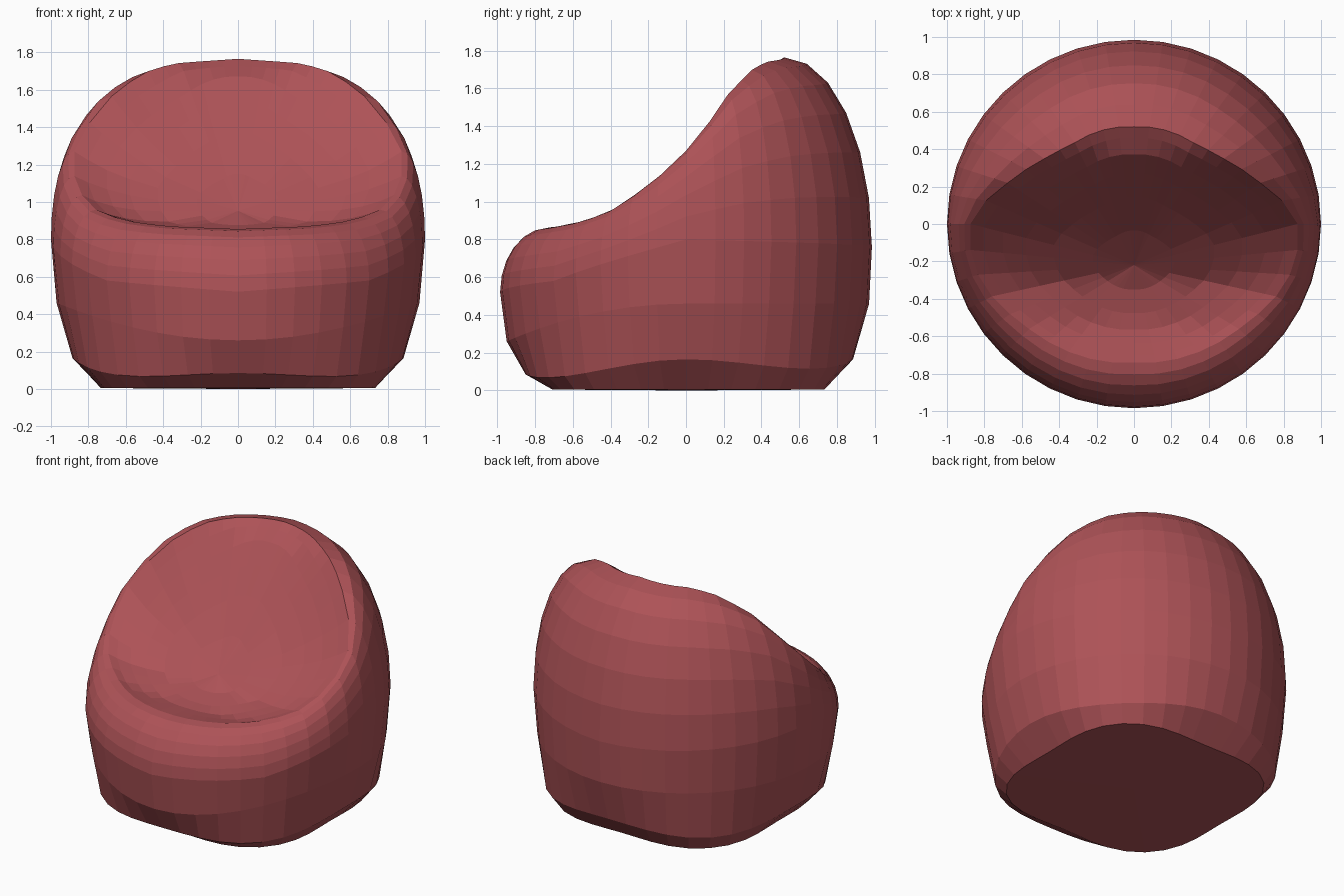
import bpy, bmesh, math

if "Cube" in bpy.data.objects:
    bpy.data.objects.remove(bpy.data.objects["Cube"])

SIDES = 40


def interp(keys, v):
    """Piecewise linear lookup; keys are (v, a, b, ...)."""
    if v <= keys[0][0]:
        return keys[0][1:]
    for k0, k1 in zip(keys, keys[1:]):
        if v <= k1[0]:
            t = (v - k0[0]) / (k1[0] - k0[0])
            return tuple(a + (b - a) * t for a, b in zip(k0[1:], k1[1:]))
    return keys[-1][1:]


# Rim crest: elevation angle round the bag (deg, -90 front, 90 back), radius, height
RIM = [(-90, .74, .855), (-60, .77, .87), (-41, .80, .90), (-28, .85, .95),
       (-13, .89, 1.08), (0, .875, 1.27), (11, .785, 1.46), (19, .70, 1.58),
       (33, .605, 1.69), (50, .54, 1.74), (90, .52, 1.765)]
# Height of the widest point of the wall
WIDEST = [(-90, .52), (-45, .58), (0, .80), (90, .76)]
# Seat and backrest centreline: y, z
SEAT = [(-.74, .855), (-.53, .83), (-.3, .89), (-.05, 1.13),
        (.15, 1.38), (.37, 1.67), (.52, 1.765)]
SEAT_CENTRE_Y = -.22


def column(theta):
    """Points from the base edge up the wall, over the rim and into the seat."""
    c, s = math.cos(theta), math.sin(theta)
    deg = math.degrees(math.asin(max(-1, min(1, s))))
    rim_r, rim_z = interp(RIM, deg)
    wide_z, = interp(WIDEST, deg)
    wide_r = 1.0 - .015 * s * s
    corner = .5 - .5 * math.cos(4 * theta)
    front = max(0, -s) ** 2
    pts = []
    # squarish base and lower wall
    for r, z in [(.73 + .12 * corner - .03 * front, .005),
                 (.885 + .04 * corner - .035 * front, .165 - .05 * corner - .08 * front),
                 (.97 - .02 * front, .46 - .2 * front),
                 (wide_r, wide_z)]:
        pts.append((r * c, r * s, z))
    # elliptical shoulder up to the rim
    for i in range(1, 7):
        a = math.radians(15 * i)
        r = rim_r + (wide_r - rim_r) * math.cos(a)
        pts.append((r * c, r * s, wide_z + (rim_z - wide_z) * math.sin(a)))
    # dished seat and backrest
    px, py = rim_r * c, rim_r * s
    lift = rim_z - interp(SEAT, py)[0]
    for u in (.08, .2, .34, .51, .75):
        y = py + (SEAT_CENTRE_Y - py) * u
        pts.append((px * (1 - u), y, interp(SEAT, y)[0] + lift * (1 - u) ** 4))
    return pts


# Bean bag body
bm = bmesh.new()
cols = [[bm.verts.new(p) for p in column(2 * math.pi * (i + .0) / SIDES - math.pi / 2)]
        for i in range(SIDES)]
base = bm.verts.new((0, 0, 0))
seat = bm.verts.new((0, SEAT_CENTRE_Y, interp(SEAT, SEAT_CENTRE_Y)[0] - .015))
for i in range(SIDES):
    a, b = cols[i], cols[(i + 1) % SIDES]
    bm.faces.new((base, b[0], a[0]))
    for k in range(len(a) - 1):
        bm.faces.new((a[k], b[k], b[k + 1], a[k + 1]))
    bm.faces.new((a[-1], b[-1], seat))
bmesh.ops.recalc_face_normals(bm, faces=bm.faces)
mesh = bpy.data.meshes.new("bean_bag_seat")
bm.to_mesh(mesh)
bm.free()

red = bpy.data.materials.new("dusty red fabric")
red.diffuse_color = (.42, .085, .095, 1)
red.use_nodes = True
red.node_tree.nodes["Principled BSDF"].inputs["Base Color"].default_value = red.diffuse_color
mesh.materials.append(red)
body = bpy.data.objects.new("bean_bag_seat", mesh)
bpy.context.collection.objects.link(body)
